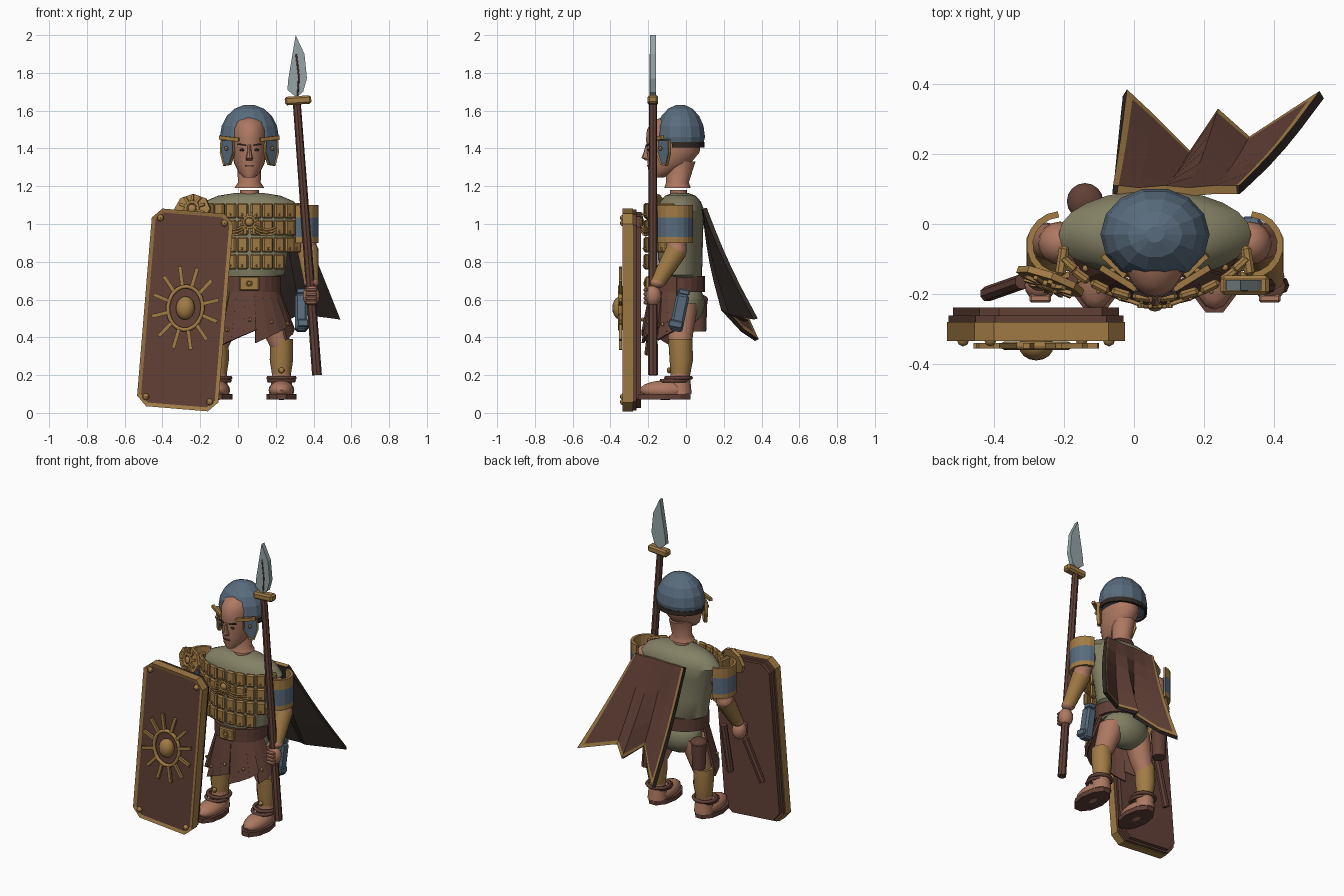
import bpy, bmesh
from math import sin, cos, pi, radians
from mathutils import Matrix, Vector, Euler

if "Cube" in bpy.data.objects:
    bpy.data.objects.remove(bpy.data.objects["Cube"])

CX = 0.06  # body centre line


def mat(name, *rgb):
    m = bpy.data.materials.new(name)
    m.use_nodes = True
    m.diffuse_color = (*rgb, 1)
    m.node_tree.nodes["Principled BSDF"].inputs["Base Color"].default_value = (*rgb, 1)
    return m


skin = mat("skin", .42, .19, .12)
leather = mat("brown_leather", .12, .052, .037)
gold = mat("gold", .36, .2, .06)
steel = mat("blue_steel", .098, .148, .205)
cloth = mat("olive_cloth", .23, .22, .13)
blade = mat("pale_blade", .3, .37, .38)
dark = mat("dark_lining", .03, .022, .019)


def finish(name, bm, mats, smooth=False, fix=True):
    if fix:
        bmesh.ops.recalc_face_normals(bm, faces=bm.faces)
    me = bpy.data.meshes.new(name)
    for f in bm.faces:
        f.smooth = smooth
    bm.to_mesh(me)
    bm.free()
    if smooth:
        me.set_sharp_from_angle(angle=radians(40))
    for m in mats if isinstance(mats, list) else [mats]:
        me.materials.append(m)
    ob = bpy.data.objects.new(name, me)
    bpy.context.scene.collection.objects.link(ob)
    return ob


def box(name, loc, size, m, rot=(0, 0, 0), M=Matrix(), bevel=0):
    bm = bmesh.new()
    T = M @ Matrix.Translation(loc) @ Euler(rot).to_matrix().to_4x4() @ Matrix.Diagonal((*size, 1))
    bmesh.ops.create_cube(bm, size=1, matrix=T)
    if bevel:
        bmesh.ops.bevel(bm, geom=bm.edges[:], offset=bevel, segments=1, affect='EDGES')
    return finish(name, bm, m)


def tube(name, p, q, r1, r2, m, n=12):
    p, q = Vector(p), Vector(q)
    T = Matrix.Translation((p + q) / 2) @ (q - p).to_track_quat('Z', 'Y').to_matrix().to_4x4()
    bm = bmesh.new()
    bmesh.ops.create_cone(bm, cap_ends=True, segments=n, radius1=r1, radius2=r2,
                          depth=(q - p).length, matrix=T)
    return finish(name, bm, m, n > 8)


def ball(name, loc, size, m, M=Matrix(), n=16):
    bm = bmesh.new()
    bmesh.ops.create_uvsphere(bm, u_segments=n, v_segments=n // 2 + 2, radius=1,
                              matrix=M @ Matrix.Translation(loc) @ Matrix.Diagonal((*size, 1)))
    return finish(name, bm, m, True)


def loft(name, rings, m, n=16, smooth=True):
    """Stack of ellipses (cx, cy, z, rx, ry)."""
    bm = bmesh.new()
    rows = [[bm.verts.new((x + rx * cos(2 * pi * i / n), y + ry * sin(2 * pi * i / n), z))
             for i in range(n)] for x, y, z, rx, ry in rings]
    for a, b in zip(rows, rows[1:]):
        for i in range(n):
            j = (i + 1) % n
            bm.faces.new((a[i], a[j], b[j], b[i]))
    bm.faces.new(rows[0][::-1])
    bm.faces.new(rows[-1])
    return finish(name, bm, m, smooth)


def arc_band(name, c, r, levels, a0, a1, mats, thick=.016, n=10):
    """Curved plate round an ellipse, one colour per height band."""
    bm = bmesh.new()
    rows = []
    for z in levels:
        ts = [radians(a0 + (a1 - a0) * i / n) for i in range(n + 1)]
        rows.append([bm.verts.new((c[0] + r[0] * cos(t), c[1] + r[1] * sin(t), z)) for t in ts])
    for k, (a, b) in enumerate(zip(rows, rows[1:])):
        for i in range(n):
            bm.faces.new((a[i], a[i + 1], b[i + 1], b[i])).material_index = k
    s = finish(name, bm, mats).modifiers.new("thickness", 'SOLIDIFY')
    s.thickness, s.offset = thick, 0


def prism(name, pts, y0, y1, m, M=Matrix(), rim=0):
    """Outline in x, z extruded along y; a rim insets the front face as material 1."""
    bm = bmesh.new()
    a = [bm.verts.new(M @ Vector((x, y0, z))) for x, z in pts]
    b = [bm.verts.new(M @ Vector((x, y1, z))) for x, z in pts]
    front = bm.faces.new(a)
    bm.faces.new(b[::-1])
    for i in range(len(pts)):
        j = (i + 1) % len(pts)
        bm.faces.new((a[i], b[i], b[j], a[j]))
    bmesh.ops.recalc_face_normals(bm, faces=bm.faces)
    if rim:
        bmesh.ops.inset_region(bm, faces=[front], thickness=rim, depth=-.006)
        front.material_index = 1
    return finish(name, bm, m)


def cord(name, pts, r, m, cyclic=False, M=Matrix()):
    cu = bpy.data.curves.new(name, 'CURVE')
    cu.dimensions, cu.bevel_depth, cu.bevel_resolution = '3D', r, 1
    sp = cu.splines.new('POLY')
    sp.points.add(len(pts) - 1)
    for p, v in zip(sp.points, pts):
        p.co = (*(M @ Vector(v)), 1)
    sp.use_cyclic_u, cu.use_fill_caps = cyclic, True
    cu.materials.append(m)
    bpy.context.scene.collection.objects.link(bpy.data.objects.new(name, cu))


def oval(rx, rz, n=20):
    return [(rx * cos(2 * pi * i / n), 0, rz * sin(2 * pi * i / n)) for i in range(n)]


def sun(name, M, rx, rz, boss, rays, reach, w):
    cord(name + "_ring", oval(rx, rz), w * .6, gold, True, M)
    ball(name + "_boss", (0, 0, 0), boss, gold, M)
    for i in range(rays):
        t = 2 * pi * (i + .5) / rays
        a = Vector((rx * cos(t), 0, rz * sin(t)))
        d = a * (reach - 1)
        box(name + "_ray", a + d / 2, (d.length, w * .8, w), gold,
            (0, -Vector((d.x, d.z)).angle_signed(Vector((1, 0))), 0), M)


# Torso, pelvis and belt
loft("tunic", [(CX, -.03, z, rx, ry) for z, rx, ry in (
    (.63, .14, .11), (.71, .15, .11), (.73, .185, .115), (.85, .205, .118), (1.0, .245, .122),
    (1.07, .275, .128), (1.12, .235, .108), (1.15, .165, .08), (1.165, .07, .04))], cloth, 24)
ball("hips", (CX, -.01, .58), (.155, .11, .12), cloth)
arc_band("belt", (CX, -.05), (.155, .14), (.64, .725), 0, 360, leather, .02, 24)
box("buckle", (CX, -.2, .685), (.105, .03, .075), gold, bevel=.006)
sun("buckle_star", Matrix.Translation((CX, -.218, .685)), .014, .014, (.01, .008, .01), 8, 2, .006)

# Head and helmet
loft("neck_stub", [(CX, -.04, 1.12, .05, .045), (CX, -.04, 1.18, .05, .045)], skin)
loft("neck", [(CX, -.045, 1.19, .08, .07), (CX, -.045, 1.22, .06, .06), (CX, -.03, 1.33, .065, .08)], skin)
loft("head", [(CX, y, z, rx, ry) for z, y, rx, ry in (
    (1.245, -.155, .028, .035), (1.27, -.13, .055, .068), (1.32, -.09, .08, .113), (1.38, -.068, .093, .14),
    (1.45, -.065, .095, .146), (1.5, -.065, .092, .142), (1.54, -.06, .08, .118), (1.57, -.06, .04, .06))], skin, 24)
loft("nose", [(CX, -.2, 1.335, .016, .01), (CX, -.21, 1.35, .019, .026),
              (CX, -.212, 1.38, .011, .012), (CX, -.208, 1.42, .008, .006)], skin, 8)
box("mouth", (CX, -.203, 1.308), (.045, .008, .008), leather)
loft("helmet", [(CX, -.03, 1.425, .15, .125)] + [
    (CX, -.03, 1.46 + .173 * sin(t), .156 * cos(t), .134 * cos(t))
    for t in (0, .35, .7, 1.05, 1.4)], steel, 14, False)
arc_band("helmet_lining", (CX, -.03), (.145, .122), (1.405, 1.435), -20, 200, dark, .014, 16)
for s in (1, -1):
    x = lambda d: CX + s * d
    ball("eye", (x(.038), -.197, 1.392), (.015, .007, .007), dark, n=8)
    box("eyebrow", (x(.04), -.2, 1.42), (.045, .009, .008), dark, (0, s * -.15, s * .3))
    box("helmet_brow", (x(.105), -.155, 1.452), (.12, .018, .02), gold, (0, s * -.1, s * .55))
    guard = [(s * u, v) for u, v in ((-.04, .07), (-.045, 0), (-.015, -.065), (.025, -.07), (.05, 0), (.045, .07))]
    prism("cheek_guard", guard, -.012, .008, [gold, steel],
          Matrix.Translation((x(.112), -.118, 1.378)) @ Matrix.Rotation(s * .75, 4, 'Z'), .008)
    ball("cheek_hinge", (x(.122), -.135, 1.4), (.01, .01, .012), gold, n=8)

    # Arms and arm guards
    sh, el, wr = (x(.272), -.055, 1.0), (x(.31), -.05, .86), (x(.328), -.15, .69)
    ball("shoulder", sh, (.062, .062, .07), skin)
    tube("upper_arm", el, sh, .052, .06, skin)
    ball("elbow", el, (.054, .054, .054), skin)
    tube("bracer", wr, el, .04, .058, gold)
    ball("wrist_cuff", wr, (.042, .042, .03), skin)
    ball("fist", (x(.328), -.175, .62), (.045, .045, .058), skin)
    for k in range(4):
        box("finger", (x(.328), -.212, .585 + k * .022), (.062, .025, .02), skin, bevel=.006)
    arc_band("arm_guard", (x(.268), -.06), (s * .09, .088), (.9, .93, 1.035, 1.1),
             -105, 85, [gold, steel, gold], .018)
    box("shoulder_plate", (x(.265), -.105, 1.075), (.03, .085, .07), gold, (0, 0, s * .15), bevel=.008)

    # Legs and sandals
    fx = x(.17)
    loft("thigh", [(fx, -.03, .34, .055, .058), (x(.14), -.03, .42, .066, .068), (x(.09), -.02, .58, .085, .085)], skin)
    loft("greave", [(fx, -.03, .19, .048, .05), (fx, -.025, .28, .062, .062), (fx, -.03, .39, .06, .064)], gold, 12)
    ball("greave_stud", (fx, -.09, .225), (.016, .012, .016), gold, n=8)
    loft("ankle", [(fx, -.03, .1, .06, .06), (fx, -.03, .21, .05, .05)], skin)
    ball("foot", (fx, -.11, .12), (.068, .135, .052), skin)
    loft("sandal_sole", [(fx, -.115, z, .08, .145) for z in (.07, .1)], leather, 10, False)
    for z, y, rx, ry in ((.185, -.04, .07, .066), (.17, -.06, .066, .07)):
        cord("sandal_strap", [(fx + p[0], y + p[2], z) for p in oval(rx, ry)], .011, leather, True)

    # Chest plates, column by column round the front
    for d, low in ((.035, 0), (.097, 0), (.157, 0), (.212, 1), (.247, 1)):
        y = -.03 - .18 * (1 - (d / .28) ** 2) ** .5
        for row in range(low, 4):
            z = .8 + row * .09
            box("chest_plate", (x(d), y, z), (.058, .026, .084), gold, (0, 0, s * d * 3), bevel=.008)
            ball("plate_stud", (x(d + .004), y - .014, z - .02), (.007, .007, .007), gold, n=6)
    for k in range(3):
        cord("chest_chain", [(x(.03 + .03 * i), -.235 + .011 * i, .97 - .015 * k + .005 * (i - 2) ** 2)
                             for i in range(5)], .006, gold)

sun("chest_emblem", Matrix.Translation((CX, -.235, 1.01)), .03, .03, (.022, .015, .022), 12, 1.7, .011)
E = Matrix.Translation((-.24, -.165, 1.08)) @ Matrix.Rotation(-.35, 4, 'Z') @ Matrix.Rotation(-.2, 4, 'X')
prism("shoulder_emblem_plate", [(p[0], p[2]) for p in oval(.1, .08, 8)], -.008, .012, gold, E)
sun("shoulder_emblem", E @ Matrix.Translation((0, -.015, 0)), .035, .035, (.022, .012, .022), 10, 2.1, .014)

# Skirt of hanging leather strips
for i in range(11):
    a0, a1 = radians(182 + i * 16), radians(199 + i * 16)
    bottom = .355 + .022 * (i % 3) + .005 * i
    bm = bmesh.new()
    bm.faces.new([bm.verts.new((CX + rx * cos(a), -.045 + ry * sin(a), z)) for a, rx, ry, z in (
        (a0, .15, .14, .66), (a1, .15, .14, .66), (a1, .235, .185, bottom + .015), (a0, .235, .185, bottom - .015))])
    s = finish("skirt_strip", bm, leather).modifiers.new("thickness", 'SOLIDIFY')
    s.thickness, s.offset = .014, 0
    a = (a0 + a1) / 2
    if i % 2:
        ball("skirt_stud", (CX + .222 * cos(a), -.045 + .184 * sin(a), bottom + .07), (.011, .011, .011), gold, n=6)

# Hip gear: sheath, pouch and two rods
box("dagger_sheath", (.335, -.035, .53), (.065, .07, .2), steel, (-.2, 0, 0), bevel=.012)
box("dagger_guard", (.335, -.01, .64), (.05, .06, .03), steel, (-.2, 0, 0), bevel=.006)
box("sheath_band", (.345, -.055, .47), (.06, .075, .04), steel, (-.2, 0, 0), bevel=.006)
tube("hip_pouch", (-.14, .065, .43), (-.14, .065, .59), .042, .048, leather, 10)
ball("pouch_lid", (-.14, .065, .6), (.052, .052, .028), leather)
tube("sword_sheath", (-.42, -.2, .31), (-.32, -.165, .58), .022, .022, leather, 8)
tube("short_rod", (-.2, -.18, .33), (-.17, -.15, .64), .022, .022, leather, 8)

# Spear
tube("spear_shaft", (.418, -.175, .2), (.31, -.175, 1.66), .026, .021, leather, 8)
box("spear_collar", (.318, -.175, 1.655), (.14, .055, .045), gold, (0, -.07, 0), bevel=.01)
prism("spear_blade", [(.305, 2.0), (.265, 1.76), (.262, 1.71), (.31, 1.67), (.345, 1.7), (.365, 1.77), (.352, 1.9)],
      -.19, -.16, blade)
cord("blade_rib", [(.315, -.188, 1.66), (.322, -.188, 1.78), (.308, -.188, 1.9)], .005, leather)

# Shield with rim, studs and sun
S = Matrix.Translation((-.28, 0, .545)) @ Matrix.Rotation(radians(4.7), 4, 'Y')


def octagon(w, h, c):
    return [(-w + c, -h), (w - c, -h), (w, -h + c), (w, h - c), (w - c, h), (-w + c, h), (-w, h - c), (-w, -h + c)]


prism("shield_body", octagon(.216, .525, .052), -.335, -.28, [gold, leather], S, .022)
prism("shield_back", octagon(.212, .52, .052), -.285, -.262, leather, S)
prism("shield_back_panel", octagon(.2, .508, .052), -.265, -.238, leather, S)
sun("shield_sun", S @ Matrix.Translation((0, -.348, .01)), .092, .115, (.05, .042, .062), 12, 1.95, .02)
for i in (1, -1):
    for k in (1, -1):
        ball("shield_stud", (i * .17, -.33, k * .475), (.018, .02, .018), gold, S, 8)

# Cape: folds spread from the shoulders to a ragged hem, with a gold border
hem = [(-.02, .385, .39), (.06, .31, .44), (.16, .21, .55), (.24, .33, .49), (.33, .25, .53), (.53, .38, .5)]
across = [0, .22, 1, 2, 3, 4, 4.88, 5]
down = [0, .18, .36, .54, .72, .96, 1]
bm = bmesh.new()
grid = []
for t in down:
    row = []
    for u in across:
        c = min(int(u), 4)
        low = Vector(hem[c]).lerp(Vector(hem[c + 1]), u - c)
        top = Vector((-.06 + .072 * u, .11 - .006 * (c % 2), 1.085))
        row.append(bm.verts.new(top.lerp(low, t) - Vector((0, .015 * sin(pi * t), 0))))
    grid.append(row)
for r, (a, b) in enumerate(zip(grid, grid[1:])):
    for c in range(len(across) - 1):
        f = bm.faces.new((a[c], a[c + 1], b[c + 1], b[c]))
        f.material_index = int(c in (0, len(across) - 2) or r == len(down) - 2)
bmesh.ops.recalc_face_normals(bm, faces=bm.faces)
if sum(f.normal.y for f in bm.faces) < 0:
    bmesh.ops.reverse_faces(bm, faces=bm.faces)
s = finish("cape", bm, [leather, gold, dark], fix=False).modifiers.new("lining", 'SOLIDIFY')
s.thickness, s.offset, s.material_offset, s.material_offset_rim = .025, -1, 2, 1
